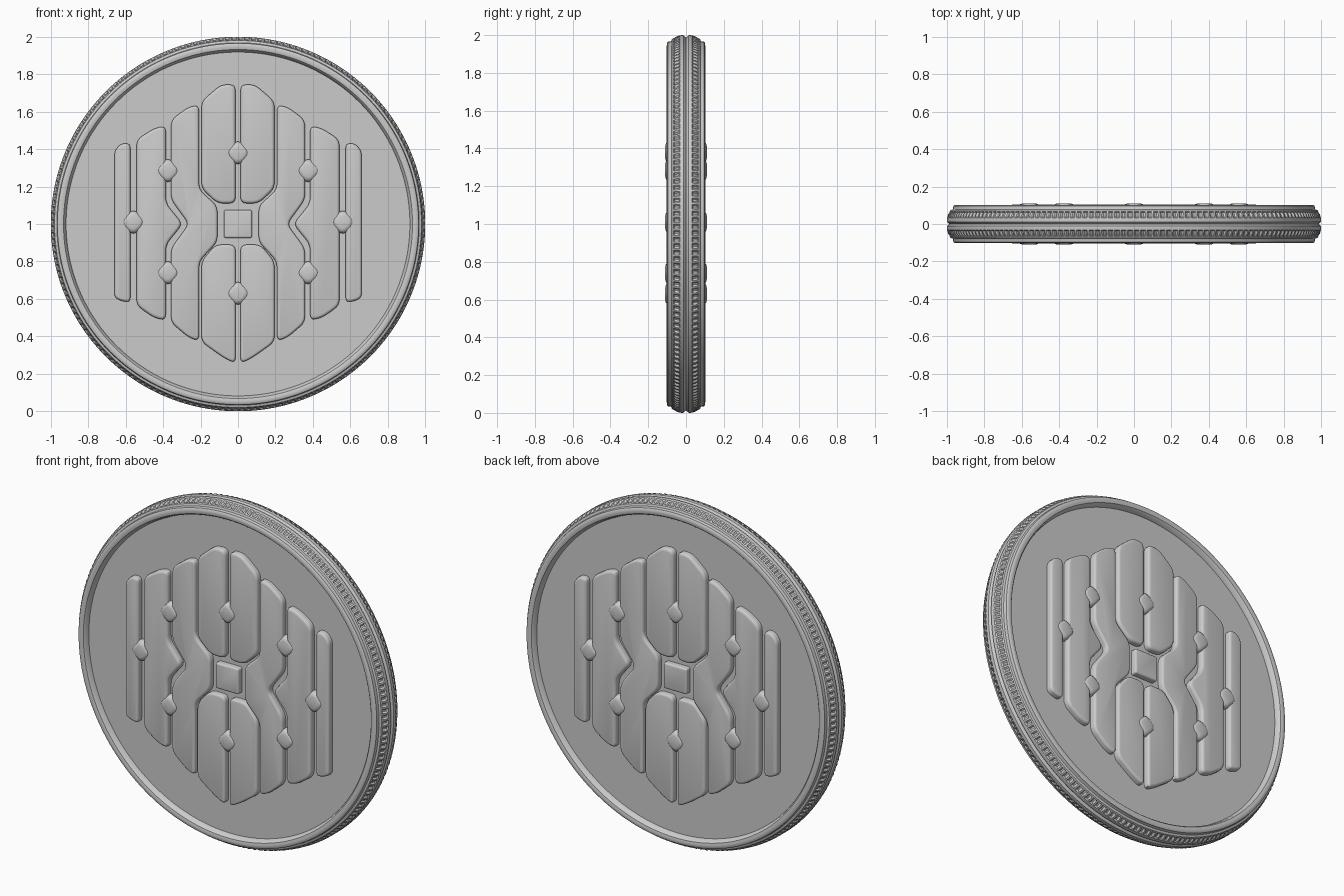
import bpy, bmesh, math
from mathutils import Vector

if "Cube" in bpy.data.objects:
    bpy.data.objects.remove(bpy.data.objects["Cube"])

CZ = 1.0           # height of the coin centre
FACE = 0.068       # half thickness at the recessed field


def finish(name, bm, mirror_x=None, mirror_y=False):
    bmesh.ops.recalc_face_normals(bm, faces=bm.faces)
    mesh = bpy.data.meshes.new(name)
    bm.to_mesh(mesh)
    bm.free()
    ob = bpy.data.objects.new(name, mesh)
    bpy.context.collection.objects.link(ob)
    bpy.ops.object.select_all(action='DESELECT')
    ob.select_set(True)
    bpy.context.view_layer.objects.active = ob
    bpy.ops.object.shade_smooth_by_angle(angle=math.radians(35))
    if mirror_x or mirror_y:
        m = ob.modifiers.new("mirror", 'MIRROR')
        m.use_axis = (bool(mirror_x), mirror_y, False)
        m.use_clip = False
        m.use_mirror_merge = False
    return ob


def rounded(points, radius):
    """Replace every corner of a 2D outline with a short arc."""
    out, n = [], len(points)
    for i in range(n):
        p = Vector(points[i])
        a, b = Vector(points[i - 1]) - p, Vector(points[(i + 1) % n]) - p
        s = p + a.normalized() * min(radius, a.length * 0.45)
        e = p + b.normalized() * min(radius, b.length * 0.45)
        for k in range(5):
            t = k / 4
            out.append(s * (1 - t) ** 2 + p * 2 * t * (1 - t) + e * t * t)
    return out


def pad(name, points, top=0.104, radius=0.035, bevel=0.016, mirror_x=True):
    """Raised pad with softened upper edges, repeated on both faces."""
    bm = bmesh.new()
    base = bm.faces.new([bm.verts.new((p.x, -FACE + 0.01, p.y))
                         for p in rounded(points, radius)])
    ext = bmesh.ops.extrude_face_region(bm, geom=[base])['geom']
    bmesh.ops.translate(bm, vec=(0, -(top - FACE + 0.01), 0),
                        verts=[g for g in ext if isinstance(g, bmesh.types.BMVert)])
    cap = next(g for g in ext if isinstance(g, bmesh.types.BMFace))
    bmesh.ops.bevel(bm, geom=list(cap.edges), offset=bevel, segments=3,
                    profile=0.5, affect='EDGES', clamp_overlap=True)
    return finish(name, bm, mirror_x, True)


# Coin body: lathed half profile (radius, y, toothed), mirrored to the back
half = [(0.918, FACE, 0), (0.924, 0.090, 0), (0.932, 0.099, 0), (0.945, 0.102, 0),
        (0.958, 0.101, 0), (0.965, 0.096, 0), (0.966, 0.083, 0), (0.968, 0.078, 0),
        (0.980, 0.074, 0), (0.984, 0.066, 0), (0.985, 0.062, 1), (0.993, 0.052, 1),
        (0.997, 0.038, 1), (0.998, 0.033, 0), (1.0, 0.024, 0), (0.999, 0.012, 0),
        (0.993, 0.006, 0)]
profile = [(r, -y, t) for r, y, t in half] + [(0.986, 0, 0)] + \
          [(r, y, t) for r, y, t in reversed(half)]
TEETH = 180
SEG = TEETH * 4
bm = bmesh.new()
rings = []
for r, y, toothed in profile:
    ring = []
    for i in range(SEG):
        a = 2 * math.pi * i / SEG
        rr = r - (0.009 if toothed and i % 4 > 1 else 0)
        ring.append(bm.verts.new((rr * math.cos(a), y, CZ + rr * math.sin(a))))
    rings.append(ring)
for r0, r1 in zip(rings, rings[1:]):
    for i in range(SEG):
        j = (i + 1) % SEG
        bm.faces.new((r0[i], r0[j], r1[j], r1[i]))
bm.faces.new(rings[0])
bm.faces.new(rings[-1])
finish("coin_body", bm)

# Central pads above and below the middle square
pad("upper_centre_pad", [(-0.013, 1.745), (-0.09, 1.745), (-0.195, 1.655),
                         (-0.195, 1.19), (-0.11, 1.11), (-0.013, 1.11)])
pad("lower_centre_pad", [(-0.013, 0.255), (-0.075, 0.285), (-0.195, 0.37),
                         (-0.195, 0.80), (-0.12, 0.89), (-0.013, 0.89)])

# Inner column with a notch in its outer side
pad("inner_column", [(-0.208, 1.635), (-0.265, 1.625), (-0.358, 1.555), (-0.358, 1.13),
                     (-0.262, 1.0), (-0.358, 0.87), (-0.358, 0.475), (-0.265, 0.395),
                     (-0.208, 0.375), (-0.208, 0.80), (-0.11, 0.905),
                     (-0.11, 1.095), (-0.208, 1.185)])

# Outer column whose inner side points into that notch
pad("outer_column", [(-0.385, 1.525), (-0.45, 1.51), (-0.542, 1.45), (-0.542, 0.565),
                     (-0.45, 0.50), (-0.385, 0.485), (-0.385, 0.89),
                     (-0.295, 1.0), (-0.385, 1.11)])

# Outermost thin bar
pad("side_bar", [(-0.575, 1.43), (-0.625, 1.43), (-0.66, 1.39), (-0.66, 0.605),
                 (-0.61, 0.585), (-0.575, 0.585)], radius=0.025)

# Middle square
s = 0.075
pad("middle_square", [(-s, CZ - s), (s, CZ - s), (s, CZ + s), (-s, CZ + s)],
    radius=0.012, bevel=0.012, mirror_x=False)

# Rounded diamond studs on the channels
R = 0.078
for i, (x, z) in enumerate([(0, 1.38), (0, 0.63), (-0.375, 1.285),
                            (-0.375, 0.74), (-0.56, 1.01)]):
    pad(f"stud_{i + 1}", [(x - R, z), (x, z - R), (x + R, z), (x, z + R)],
        top=0.110, radius=0.05, bevel=0.026, mirror_x=x != 0)
